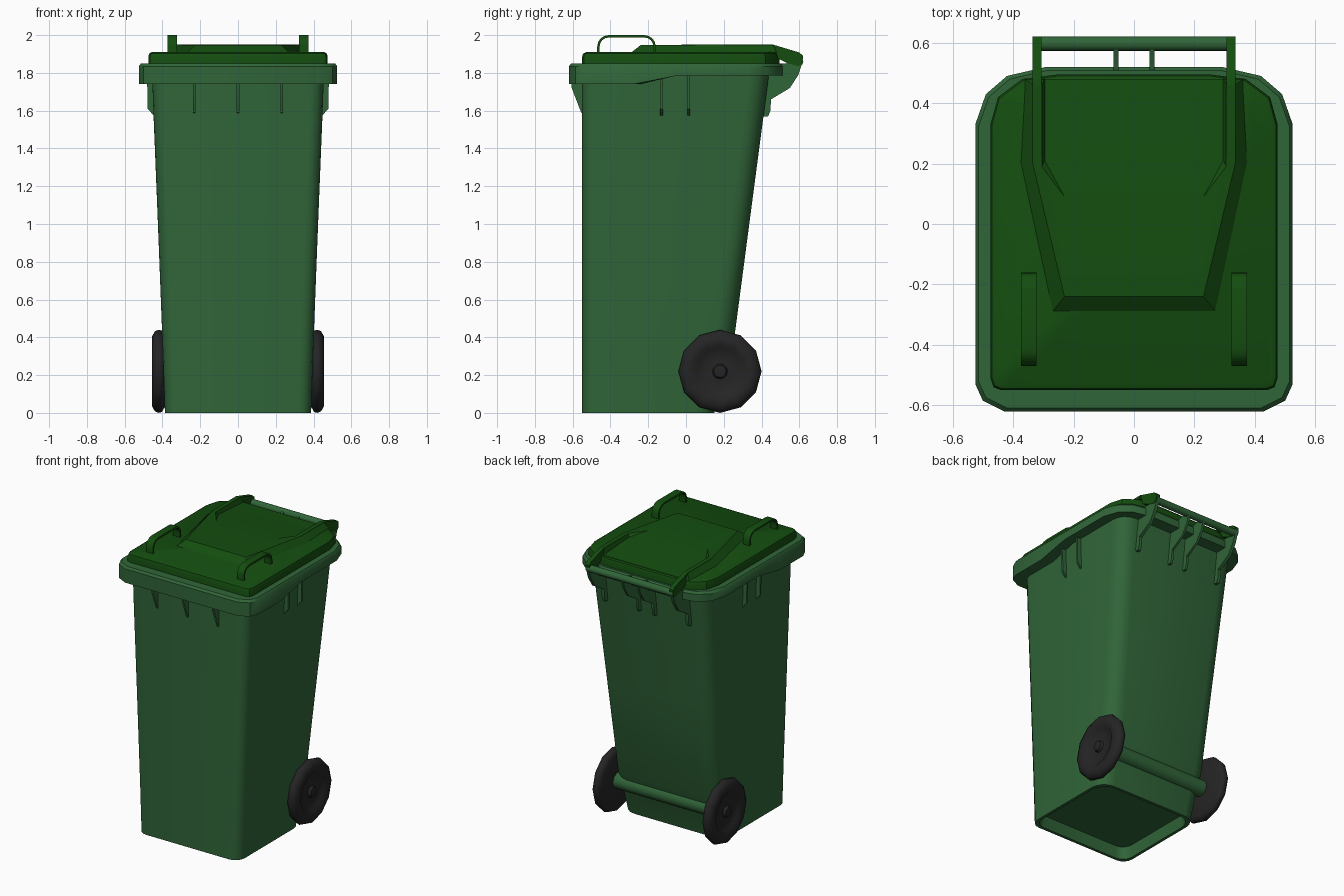
import bpy, bmesh, math
from mathutils import Matrix

if "Cube" in bpy.data.objects:
    bpy.data.objects.remove(bpy.data.objects["Cube"])


def material(name, rgb):
    m = bpy.data.materials.new(name)
    m.diffuse_color = (*rgb, 1)
    m.use_nodes = True
    m.node_tree.nodes["Principled BSDF"].inputs["Base Color"].default_value = m.diffuse_color
    return m


BODY = material("body_green", (0.03, 0.13, 0.04))
LID = material("lid_green", (0.007, 0.075, 0.005))
RUBBER = material("dark_rubber", (0.018, 0.018, 0.018))


def finish(bm, name, mat, angle=35):
    bmesh.ops.recalc_face_normals(bm, faces=bm.faces)
    me = bpy.data.meshes.new(name)
    bm.to_mesh(me)
    bm.free()
    ob = bpy.data.objects.new(name, me)
    bpy.context.collection.objects.link(ob)
    me.materials.append(mat)
    bpy.ops.object.select_all(action='DESELECT')
    ob.select_set(True)
    bpy.context.view_layer.objects.active = ob
    bpy.ops.object.shade_smooth_by_angle(angle=math.radians(angle))
    return ob


def loft(name, rings, mat, closed=False, angle=35):
    """Skin a list of point rings; cap the ends unless closed."""
    bm = bmesh.new()
    vs = [[bm.verts.new(p) for p in r] for r in rings]
    n = len(vs[0])
    pairs = list(zip(vs, vs[1:])) + ([(vs[-1], vs[0])] if closed else [])
    for a, b in pairs:
        for i in range(n):
            j = (i + 1) % n
            bm.faces.new((a[i], a[j], b[j], b[i]))
    if not closed:
        bm.faces.new(vs[0])
        bm.faces.new(vs[-1])
    return finish(bm, name, mat, angle)


def prism(name, pts, lo, hi, mat, axis='x', sx=1):
    """Extrude a (y,z) profile along x, or an (x,z) profile along y."""
    place = (lambda p, t: (sx * t, *p)) if axis == 'x' else (lambda p, t: (sx * p[0], t, p[1]))
    return loft(name, [[place(p, t) for p in pts] for t in (lo, hi)], mat)


def cylinder(name, r, half, y, z, mat, seg=16):
    bm = bmesh.new()
    bmesh.ops.create_cone(bm, cap_ends=True, segments=seg, radius1=r, radius2=r, depth=2 * half,
                          matrix=Matrix.Translation((0, y, z)) @ Matrix.Rotation(math.pi / 2, 4, 'Y'))
    return finish(bm, name, mat)


def mirrored(half):
    return half + [(-x, y) for x, y in reversed(half)]


def outline(w, y0, y1, rf, rb, n=4):
    """Rounded rectangle with separate front and back corner radii."""
    half = []
    for cy, r, a0 in ((y0 + rf, rf, -90), (y1 - rb, rb, 0)):
        for i in range(n + 1):
            a = math.radians(a0 + 90 * i / n)
            half.append((w - r + r * math.cos(a), cy + r * math.sin(a)))
    return mirrored(half)


# Tapered body, with a sloping heel at the back and a recessed underside
def body_ring(z, w, back, inset=0.0):
    return [(x, y, z) for x, y in outline(w - inset, -0.55 + inset, back - inset, 0.07, 0.10)]


loft("bin_body", [body_ring(0.08, 0.387, 0.15, 0.03), body_ring(0.0, 0.387, 0.15, 0.02),
                  body_ring(0.0, 0.387, 0.15), body_ring(0.24, 0.395, 0.215),
                  body_ring(0.30, 0.397, 0.243), body_ring(1.0, 0.424, 0.335),
                  body_ring(1.57, 0.447, 0.41), body_ring(1.80, 0.455, 0.44)], BODY)

# Rim, whose lower edge steps up towards the back
RIM = mirrored([(0.43, -0.62), (0.50, -0.585), (0.525, -0.53), (0.525, -0.28), (0.525, -0.05),
                (0.525, 0.33), (0.49, 0.43), (0.42, 0.49), (0.29, 0.52)])


def rim_ring(k, z=None):
    ring = []
    for x, y in RIM:
        zb = 1.74 + 0.045 * min(1, max(0, (y + 0.28) / 0.23))
        ring.append((x * k, -0.05 + (y + 0.05) * k, zb if z is None else z))
    return ring


loft("rim", [rim_ring(0.86), rim_ring(1), rim_ring(1, 1.835), rim_ring(0.98, 1.85),
             rim_ring(0.86, 1.85)], BODY)

# Lid slab
LID_HALF = [(0.44, -0.55), (0.465, -0.54), (0.475, -0.51), (0.475, 0.33),
            (0.45, 0.42), (0.37, 0.48), (0.25, 0.495)]


def lid_ring(k, z):
    return [(x * k, -0.03 + (y + 0.03) * k, z) for x, y in mirrored(LID_HALF)]


loft("lid", [lid_ring(1, 1.84), lid_ring(1, 1.885), lid_ring(0.99, 1.902), lid_ring(0.96, 1.91)], LID)

# Raised lid panel with a scooped rear
bm = bmesh.new()
half_pts = {"front_low": (0.27, -0.29, 1.908), "front_top": (0.23, -0.24, 1.947),
            "side_low": (0.375, 0.2, 1.908), "side_top": (0.335, 0.2, 1.95),
            "back_low": (0.36, 0.48, 1.908), "back_top": (0.335, 0.46, 1.95),
            "scoop": (0.23, 0.09, 1.95), "ridge": (0.305, 0.19, 1.95), "ridge_end": (0.305, 0.46, 1.95),
            "floor": (0.295, 0.21, 1.93), "floor_end": (0.295, 0.48, 1.912)}
V = {(k, s): bm.verts.new((s * p[0], p[1], p[2])) for k, p in half_pts.items() for s in (1, -1)}
for s in (1, -1):
    for names in (("front_low", "side_low", "side_top", "front_top"),
                  ("side_low", "back_low", "back_top", "side_top"),
                  ("front_top", "side_top", "ridge", "scoop"),
                  ("side_top", "back_top", "ridge_end", "ridge"),
                  ("scoop", "ridge", "floor"),
                  ("ridge", "ridge_end", "floor_end", "floor"),
                  ("back_low", "back_top", "ridge_end", "floor_end")):
        bm.faces.new([V[n, s] for n in names])
for a, b in (("front_low", "front_top"), ("front_top", "scoop"), ("scoop", "floor"),
             ("floor", "floor_end"), ("floor_end", "back_low"), ("back_low", "side_low"),
             ("side_low", "front_low")):
    bm.faces.new((V[a, 1], V[a, -1], V[b, -1], V[b, 1]))
finish(bm, "lid_panel", LID)


# Lid grips: arched straps
def arch(t):
    y0, y1, top, r = -0.47 + t, -0.16 - t, 2.0 - t, 0.06 - t
    pts = [(y0, 1.90)]
    for cy, a0 in ((y0 + r, 180), (y1 - r, 90)):
        for i in range(5):
            a = math.radians(a0 - 22.5 * i)
            pts.append((cy + r * math.cos(a), top - r + r * math.sin(a)))
    return pts + [(y1, 1.90)]


ARM = [(0.20, 1.90), (0.20, 1.95), (0.46, 1.95), (0.60, 1.908), (0.62, 1.89),
       (0.615, 1.85), (0.595, 1.835), (0.54, 1.85), (0.48, 1.88)]
BRACKET = [(0.39, 1.57), (0.435, 1.57), (0.447, 1.60), (0.45, 1.66), (0.55, 1.72), (0.595, 1.79),
           (0.615, 1.85), (0.60, 1.88), (0.57, 1.87), (0.53, 1.85), (0.41, 1.84)]
FRONT_RIB = [(-0.54, 1.58), (-0.555, 1.59), (-0.605, 1.72), (-0.605, 1.76), (-0.54, 1.76)]
SIDE_RIB = [(0.43, 1.57), (0.447, 1.575), (0.478, 1.61), (0.482, 1.80), (0.43, 1.80)]

for s, side in ((1, "right"), (-1, "left")):
    # Build each strap as a closed sleeve so the opening stays clear
    o, i = arch(0), arch(0.013)
    rings = [[(s * x, *p) for x, p in ((0.322, a), (0.374, a), (0.374, b), (0.322, b))]
             for a, b in zip(o, i)]
    loft("lid_grip_" + side, rings, LID)
    # Hinge arms, brackets and stiffening ribs
    prism("hinge_arm_" + side, ARM, 0.306, 0.336, LID, sx=s)
    prism("outer_bracket_" + side, BRACKET, 0.31, 0.332, BODY, sx=s)
    prism("inner_bracket_" + side, BRACKET, 0.052, 0.068, BODY, sx=s)
    prism("front_rib_" + side, FRONT_RIB, 0.225, 0.239, BODY, sx=s)
    for y in (-0.13, 0.015):
        prism("side_rib_" + side, SIDE_RIB, y - 0.007, y + 0.007, BODY, 'y', s)
    # Wheel: lathed twelve-sided profile of (x, radius)
    prof = [(0.39, 0.03), (0.39, 0.19), (0.402, 0.215), (0.42, 0.22), (0.44, 0.212), (0.455, 0.185),
            (0.455, 0.145), (0.437, 0.125), (0.432, 0.06), (0.434, 0.04), (0.452, 0.032), (0.455, 0.015)]
    rings = [[(s * x, 0.18 + r * math.sin(k * math.pi / 6), 0.22 + r * math.cos(k * math.pi / 6))
              for k in range(12)] for x, r in prof]
    loft("wheel_" + side, rings, RUBBER, angle=50)
prism("front_rib_centre", FRONT_RIB, -0.007, 0.007, BODY)

# Handle bar and axle housing
cylinder("handle_bar", 0.024, 0.33, 0.597, 1.86, BODY)
cylinder("axle_housing", 0.055, 0.395, 0.185, 0.22, BODY)
